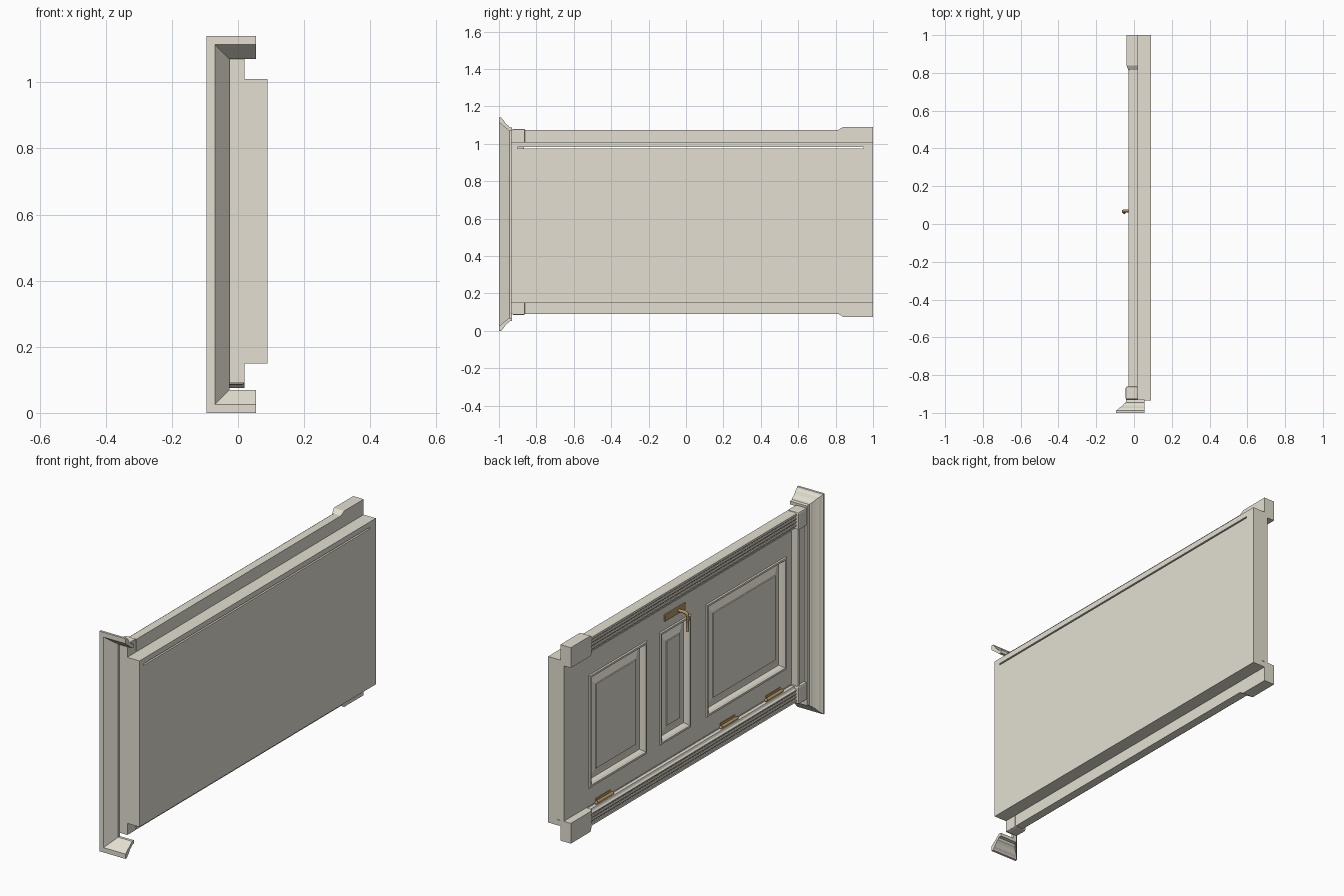
import bpy, bmesh, math
from mathutils import Vector

if "Cube" in bpy.data.objects:
    bpy.data.objects.remove(bpy.data.objects["Cube"])

def material(name, col):
    m = bpy.data.materials.new(name)
    m.diffuse_color = (*col, 1)
    m.use_nodes = True
    m.node_tree.nodes["Principled BSDF"].inputs["Base Color"].default_value = m.diffuse_color
    return m

PAINT = material("cream_paint", (0.77, 0.74, 0.64))
BRASS = material("aged_brass", (0.48, 0.31, 0.13))
MID = 0.5825                       # centre line of the door opening in z

def finish(name, bm, mat=PAINT, bevel=0.0):
    bmesh.ops.recalc_face_normals(bm, faces=bm.faces)
    me = bpy.data.meshes.new(name)
    bm.to_mesh(me)
    bm.free()
    me.materials.append(mat)
    ob = bpy.data.objects.new(name, me)
    bpy.context.collection.objects.link(ob)
    if bevel:
        b = ob.modifiers.new("bevel", 'BEVEL')
        b.width, b.segments = bevel, 2
    return ob

def box(name, x, y, z, mat=PAINT, bevel=0.0):
    bm = bmesh.new()
    bmesh.ops.create_cube(bm, size=1)
    for v in bm.verts:
        v.co = Vector([(r[0] + r[1]) / 2 + c * (r[1] - r[0]) for r, c in zip((x, y, z), v.co)])
    return finish(name, bm, mat, bevel)

def loft(name, sections, closed=True, caps=(True, True), mat=PAINT):
    """Skin a list of equal-length point loops."""
    bm = bmesh.new()
    rows = [[bm.verts.new(p) for p in s] for s in sections]
    n = len(rows[0])
    for a, b in zip(rows, rows[1:]):
        for i in range(n if closed else n - 1):
            j = (i + 1) % n
            bm.faces.new((a[i], a[j], b[j], b[i]))
    if caps[0]:
        bm.faces.new(rows[0])
    if caps[1]:
        bm.faces.new(rows[-1])
    return finish(name, bm, mat)

def flip(z, top):
    return 2 * MID - z if top else z

# door leaf: backing board with stiles and rails in front
box("door_back_board", (0.035, 0.09), (-0.925, 1.0), (0.153, 0.974))
box("hinge_stile", (0.0, 0.035), (-0.925, 1.0), (0.18, 0.28))
box("lock_stile", (0.0, 0.035), (-0.925, 1.0), (0.85, 0.974))
panels = [(-0.81, -0.17), (-0.03, 0.21), (0.33, 0.79)]
edges = [-0.925] + [v for p in panels for v in p] + [1.0]
for i in range(0, len(edges), 2):
    box(f"door_rail_{i // 2}", (0.0, 0.035), (edges[i], edges[i + 1]), (0.28, 0.85))

# moulded raised panels, as nested rectangles (inset, depth)
rings = [(-0.008, 0.0), (-0.004, -0.006), (0.006, -0.006), (0.014, 0.004),
         (0.018, 0.024), (0.03, 0.024), (0.065, 0.012), (0.067, 0.008)]
for k, (y0, y1) in enumerate(panels):
    loft(f"raised_panel_{k}",
         [[(x, y0 + d, 0.28 + d), (x, y1 - d, 0.28 + d), (x, y1 - d, 0.85 - d), (x, y0 + d, 0.85 - d)]
          for d, x in rings], caps=(False, True))

# jamb around the leaf, with the narrow gap on the lock side
box("hinge_jamb", (0.0, 0.09), (-0.935, 1.0), (0.15, 0.178))
box("lock_jamb", (0.0, 0.09), (-0.935, 1.0), (0.982, 1.01))
box("head_jamb", (0.0, 0.09), (-0.935, -0.92), (0.15, 1.01))
box("lock_jamb_top_fill", (0.0, 0.09), (-0.935, -0.9), (0.974, 0.982))
box("lock_jamb_foot_fill", (0.0, 0.09), (0.95, 1.0), (0.974, 0.982))

# fluted side casings: profile is (distance from the outer edge, x)
flutes = [(0.0, 0.02), (0.0, -0.022), (0.005, -0.03), (0.012, -0.03)]
for c in (0.022, 0.039, 0.056):
    flutes += [(c + 0.006 * math.cos(a), -0.03 + 0.006 * math.sin(a))
               for a in (math.pi, math.pi * 0.75, math.pi / 2, math.pi * 0.25, 0)]
flutes += [(0.068, -0.03), (0.074, -0.022), (0.084, -0.018), (0.084, 0.02)]
for top, side in ((False, "hinge"), (True, "lock")):
    loft(f"{side}_casing",
         [[(x, y, flip(0.09 + u, top)) for u, x in flutes] for y in (-0.86, 0.84)])
    # stepped plinth block with a sloped shoulder
    step = [(0.815, 0.09, -0.03), (0.84, 0.075, -0.04), (1.0, 0.075, -0.04)]
    loft(f"{side}_plinth",
         [[(0.02, y, flip(z, top)), (x, y, flip(z, top)),
           (x, y, flip(0.18, top)), (0.02, y, flip(0.18, top))] for y, z, x in step])
    # capital at the casing head
    z = sorted((flip(0.085, top), flip(0.178, top)))
    box(f"{side}_capital", (-0.044, 0.02), (-0.93, -0.86), z, bevel=0.008)

# head casing with a bead
box("head_casing", (-0.03, 0.02), (-0.935, -0.865), (0.09, 1.075))
box("head_bead", (-0.037, 0.0), (-0.88, -0.866), (0.17, 0.995), bevel=0.005)

# crown moulding: closed profile (y, projection) swept along front and returns
crown = [(-1.0, 0.04), (-1.0, 0.065), (-0.988, 0.065), (-0.984, 0.058), (-0.975, 0.05),
         (-0.966, 0.036), (-0.957, 0.026), (-0.95, 0.022), (-0.946, 0.014),
         (-0.93, 0.012), (-0.93, -0.005), (-0.945, -0.005)]
loft("crown_moulding", [
    [(0.055, y, 0.065 - o) for y, o in crown],
    [(-0.03 - o, y, 0.065 - o) for y, o in crown],
    [(-0.03 - o, y, 1.075 + o) for y, o in crown],
    [(0.055, y, 1.075 + o) for y, o in crown]])

# hinges: knuckle barrels with ball tips and a leaf
for k, y in enumerate((-0.71, -0.34, 0.68)):
    bm = bmesh.new()
    bmesh.ops.create_cone(bm, cap_ends=True, segments=12, radius1=0.008, radius2=0.008, depth=0.12)
    for s in (-1, 1):
        ball = bmesh.ops.create_uvsphere(bm, u_segments=10, v_segments=6, radius=0.008)
        bmesh.ops.translate(bm, verts=ball["verts"], vec=(0, 0, s * 0.065))
    for v in bm.verts:
        v.co = Vector((v.co.x - 0.008, y + v.co.z, 0.181 + v.co.y))
    ob = finish(f"hinge_barrel_{k}", bm, BRASS)
    for p in ob.data.polygons:
        p.use_smooth = len(p.vertices) < 5
    box(f"hinge_leaf_{k}", (-0.003, 0.005), (y - 0.06, y + 0.06), (0.181, 0.2), BRASS)

# handle: back plate and curved lever
box("handle_plate", (-0.008, 0.002), (0.01, 0.18), (0.902, 0.938), BRASS, 0.004)
cu = bpy.data.curves.new("lever_handle", 'CURVE')
cu.dimensions = '3D'
cu.bevel_depth, cu.bevel_resolution, cu.use_fill_caps = 0.008, 2, True
sp = cu.splines.new('NURBS')
path = [(0, 0.07, 0.92), (-0.035, 0.07, 0.92), (-0.056, 0.07, 0.918), (-0.056, 0.065, 0.89),
        (-0.05, 0.06, 0.85), (-0.052, 0.062, 0.82)]
sp.points.add(len(path) - 1)
for pt, co in zip(sp.points, path):
    pt.co = (*co, 1)
sp.use_endpoint_u, sp.order_u = True, 3
cu.materials.append(BRASS)
bpy.context.collection.objects.link(bpy.data.objects.new("lever_handle", cu))
